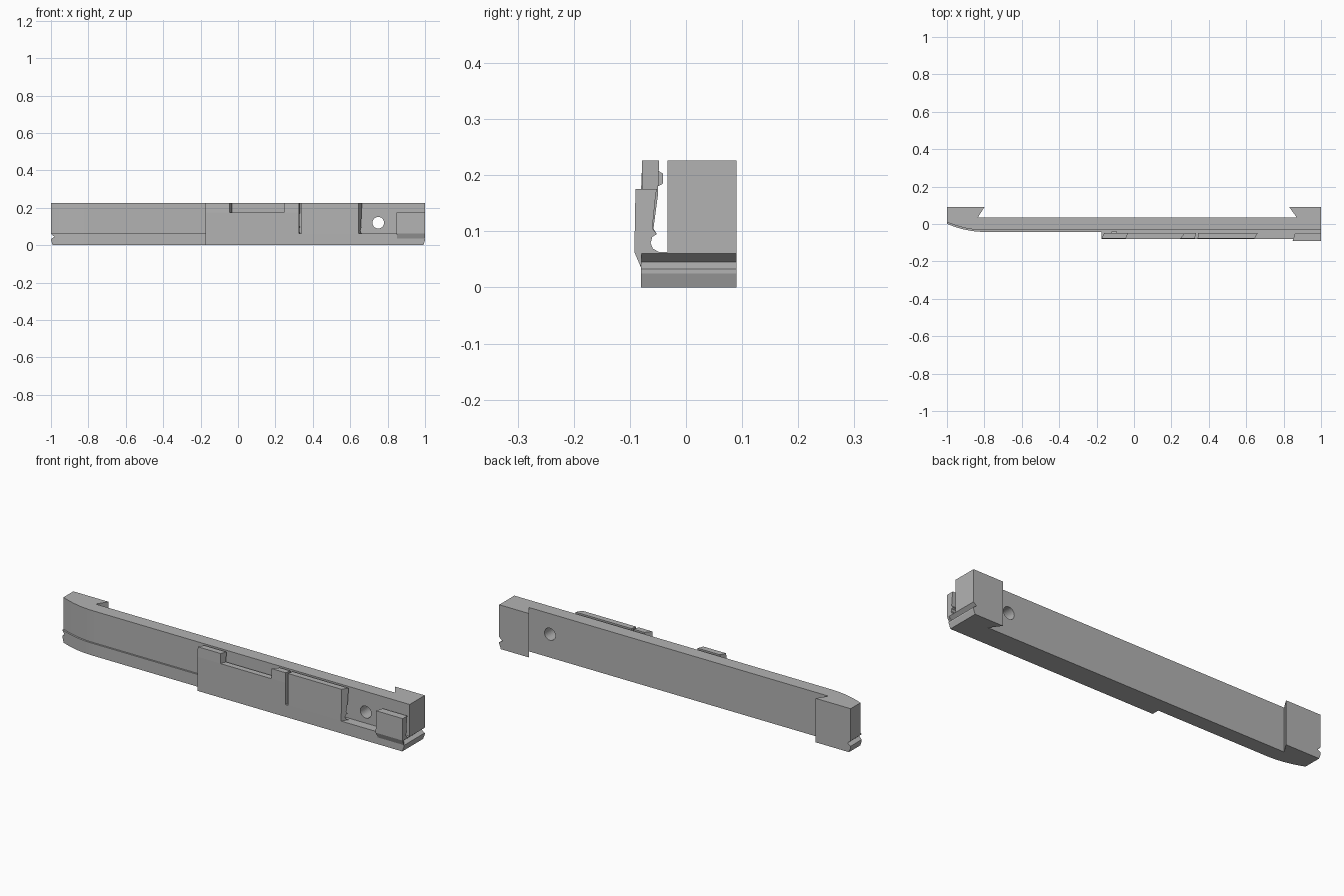
import bpy, bmesh, math

cube = bpy.data.objects.get("Cube")
if cube:
    bpy.data.objects.remove(cube, do_unlink=True)

grey = bpy.data.materials.new("plain_grey")
grey.use_nodes = True
grey.diffuse_color = (0.45, 0.45, 0.45, 1)
grey.node_tree.nodes["Principled BSDF"].inputs["Base Color"].default_value = (0.45, 0.45, 0.45, 1)


def prism(name, low, high):
    """Solid between two matching outlines."""
    bm = bmesh.new()
    a = [bm.verts.new(p) for p in low]
    b = [bm.verts.new(p) for p in high]
    n = len(a)
    bm.faces.new(a)
    bm.faces.new(b[::-1])
    for i in range(n):
        j = (i + 1) % n
        bm.faces.new((a[i], b[i], b[j], a[j]))
    bmesh.ops.recalc_face_normals(bm, faces=bm.faces)
    me = bpy.data.meshes.new(name)
    bm.to_mesh(me)
    bm.free()
    me.materials.append(grey)
    ob = bpy.data.objects.new(name, me)
    bpy.context.collection.objects.link(ob)
    return ob


def plan(name, pts, z0, z1):
    return prism(name, [(x, y, z0) for x, y in pts], [(x, y, z1) for x, y in pts])


def section(name, pts, x0, x1, lean0=0, lean1=0):
    """Extrude a yz section along x; each end may lean with depth."""
    front = min(y for y, z in pts)
    return prism(name, [(x0 + lean0 * (y - front), y, z) for y, z in pts],
                 [(x1 + lean1 * (y - front), y, z) for y, z in pts])


def across(name, pts):
    return prism(name, [(x, -0.2, z) for x, z in pts], [(x, 0.2, z) for x, z in pts])


def cut(target, cutter):
    mod = target.modifiers.new(cutter.name, 'BOOLEAN')
    mod.operation = 'DIFFERENCE'
    mod.solver = 'EXACT'
    mod.object = cutter
    cutter.hide_render = True
    cutter.hide_set(True)
    cutter.display_type = 'WIRE'


def curved_front(y, rise):
    """Front edge that sweeps back toward the curved end."""
    return [(-1 + 0.2 * i / 10, y + rise * (1 - i / 10) ** 2) for i in range(11)]


# Back outline with the two undercut end blocks
back = [(1, 0.09), (0.83, 0.09), (0.87, 0.035), (-0.835, 0.035), (-0.8, 0.09), (-1, 0.09)]

# Main bar and wider foot
bar = plan("main_bar", curved_front(-0.033, 0.043) + [(1, -0.033)] + back, 0.063, 0.226)
foot = plan("foot", curved_front(-0.042, 0.043) + [(-0.175, -0.042), (-0.175, -0.08), (1, -0.08)] + back,
            0, 0.063)

# Through hole
hole = [(0.75 + 0.031 * math.cos(k * math.tau / 32), 0.12 + 0.031 * math.sin(k * math.tau / 32))
        for k in range(32)]
cut(bar, across("hole_cutter", hole))

# Grooves and lower chamfers on both ends of the foot
for side, s in (("left", 1), ("right", -1)):
    cut(foot, across(side + "_groove_cutter",
                     [(s * 1.02, 0.07), (s * 1.0, 0.06), (s * 0.982, 0.045), (s * 1.0, 0.033), (s * 1.02, 0.033)]))
    cut(foot, across(side + "_chamfer_cutter",
                     [(s * 1.0, 0.025), (s * 0.987, -0.01), (s * 1.02, -0.01), (s * 1.02, 0.025)]))

# Front plate sections, with a hollow at the root
root = [(-0.052, 0.095), (-0.06, 0.09), (-0.063, 0.079), (-0.059, 0.069), (-0.048, 0.063)]
lower = [(-0.08, 0.063), (-0.08, 0.175), (-0.05, 0.175), (-0.056, 0.165), (-0.058, 0.105)] + root
upper = [(-0.08, 0.175), (-0.078, 0.226), (-0.048, 0.226), (-0.05, 0.175)]
full = [(-0.08, 0.063), (-0.078, 0.226), (-0.048, 0.226), (-0.05, 0.165), (-0.058, 0.105)] + root

section("front_plate", lower, -0.175, 0.325, 0.5, 0.2)
section("front_plate_first_tab", upper, -0.175, -0.045, 0.5, 0.4)
section("front_plate_second_tab", upper, 0.245, 0.325, 0.8, 0.2)
section("front_plate_end", full, 0.34, 0.643, 0.1, 0.6)

# Small catch behind the first tab
section("catch", [(-0.05, 0.18), (-0.041, 0.185), (-0.041, 0.203), (-0.05, 0.208)], -0.12, -0.09)

# Thick hook at the straight end
hook = [(-0.08, 0.035), (-0.092, 0.063), (-0.09, 0.175), (-0.052, 0.175), (-0.054, 0.165), (-0.06, 0.105)] + root
section("end_hook", hook + [(-0.079, 0.06)], 0.848, 1.0, 0.3, 0)
